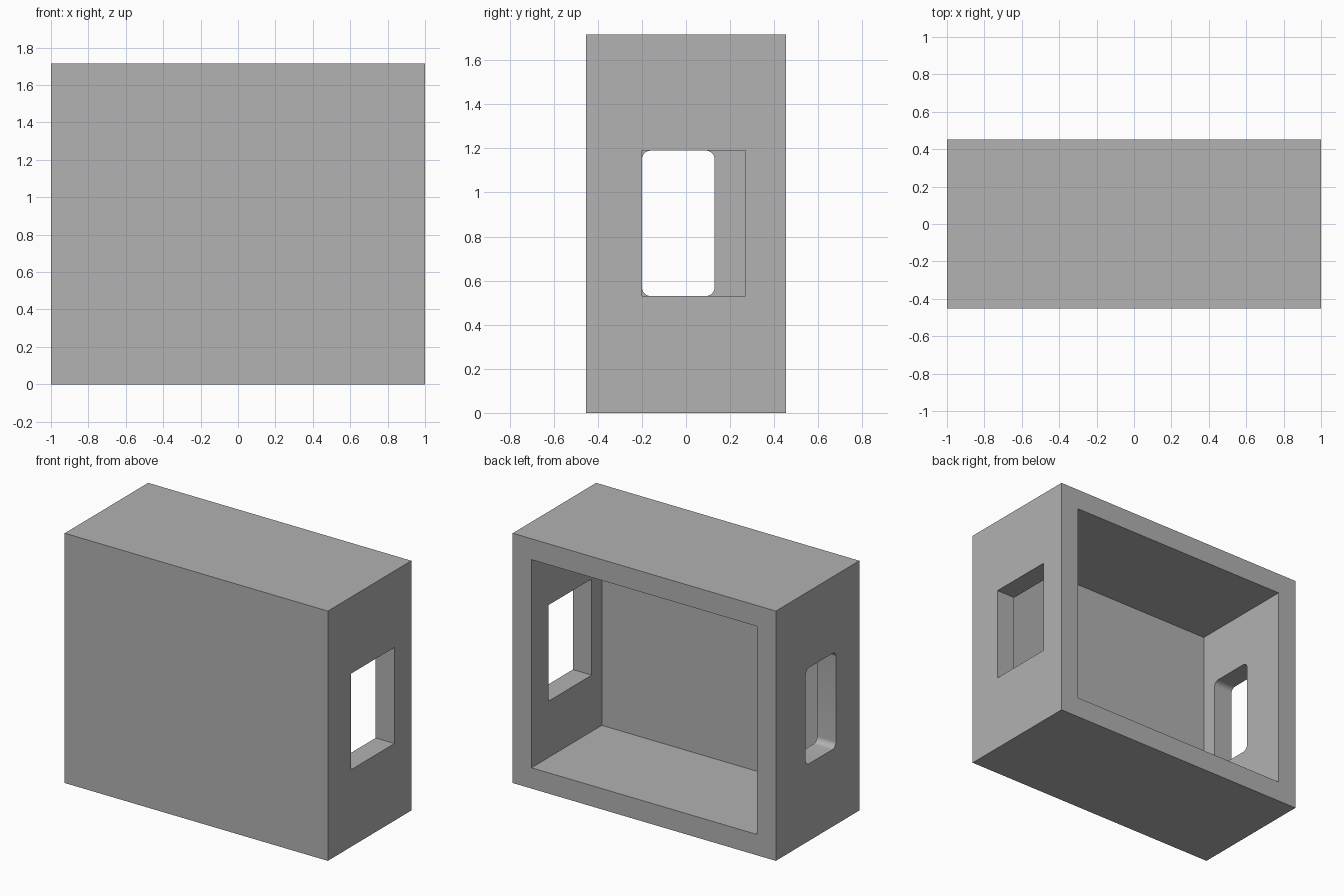
import bpy
import bmesh
import math

if "Cube" in bpy.data.objects:
    bpy.data.objects.remove(bpy.data.objects["Cube"], do_unlink=True)

LENGTH, DEPTH, HEIGHT, WALL = 2.0, 0.906, 1.716, 0.143
HALF_X, HALF_Y = LENGTH / 2, DEPTH / 2

grey = bpy.data.materials.new("plain_grey")
grey.use_nodes = True
colour = (0.445, 0.445, 0.445, 1)
grey.diffuse_color = colour
grey.node_tree.nodes["Principled BSDF"].inputs["Base Color"].default_value = colour


def make_box(name, low, high, radius=0):
    """Box between two corners; radius rounds the edges that run along x."""
    bm = bmesh.new()
    bmesh.ops.create_cube(bm, size=1)
    for v in bm.verts:
        v.co = [a + (c + 0.5) * (b - a) for a, b, c in zip(low, high, v.co)]
    if radius:
        along_x = [e for e in bm.edges
                   if abs(e.verts[0].co.x - e.verts[1].co.x) > 1e-4]
        bmesh.ops.bevel(bm, geom=along_x, offset=radius, segments=8,
                        profile=0.5, affect='EDGES')
    mesh = bpy.data.meshes.new(name)
    bm.to_mesh(mesh)
    bm.free()
    obj = bpy.data.objects.new(name, mesh)
    bpy.context.collection.objects.link(obj)
    mesh.materials.append(grey)
    return obj


def cut(target, cutter):
    """Subtract the cutter from the target, then discard it."""
    cutter.hide_render = True
    bpy.context.view_layer.objects.active = target
    mod = target.modifiers.new("cut", 'BOOLEAN')
    mod.operation = 'DIFFERENCE'
    mod.solver = 'EXACT'
    mod.object = cutter
    bpy.ops.object.modifier_apply(modifier=mod.name)
    bpy.data.objects.remove(cutter, do_unlink=True)


# Solid outer block
housing = make_box("housing", (-HALF_X, -HALF_Y, 0), (HALF_X, HALF_Y, HEIGHT))

# Cavity open at the back
cut(housing, make_box("cavity_cutter",
                      (-HALF_X + WALL, -HALF_Y + WALL, WALL),
                      (HALF_X - WALL, HALF_Y + 0.1, HEIGHT - WALL)))

# Square-cornered window in the +x wall
cut(housing, make_box("left_window_cutter",
                      (HALF_X - 2 * WALL, -0.2, 0.53), (HALF_X + 0.1, 0.27, 1.19)))

# Narrower window with rounded corners in the -x wall
cut(housing, make_box("right_window_cutter",
                      (-HALF_X - 0.1, -0.2, 0.53), (-HALF_X + 2 * WALL, 0.13, 1.19),
                      radius=0.04))

# Smooth only the rounded window corners
bpy.ops.object.select_all(action='DESELECT')
housing.select_set(True)
bpy.context.view_layer.objects.active = housing
bpy.ops.object.shade_smooth_by_angle(angle=math.radians(30))
